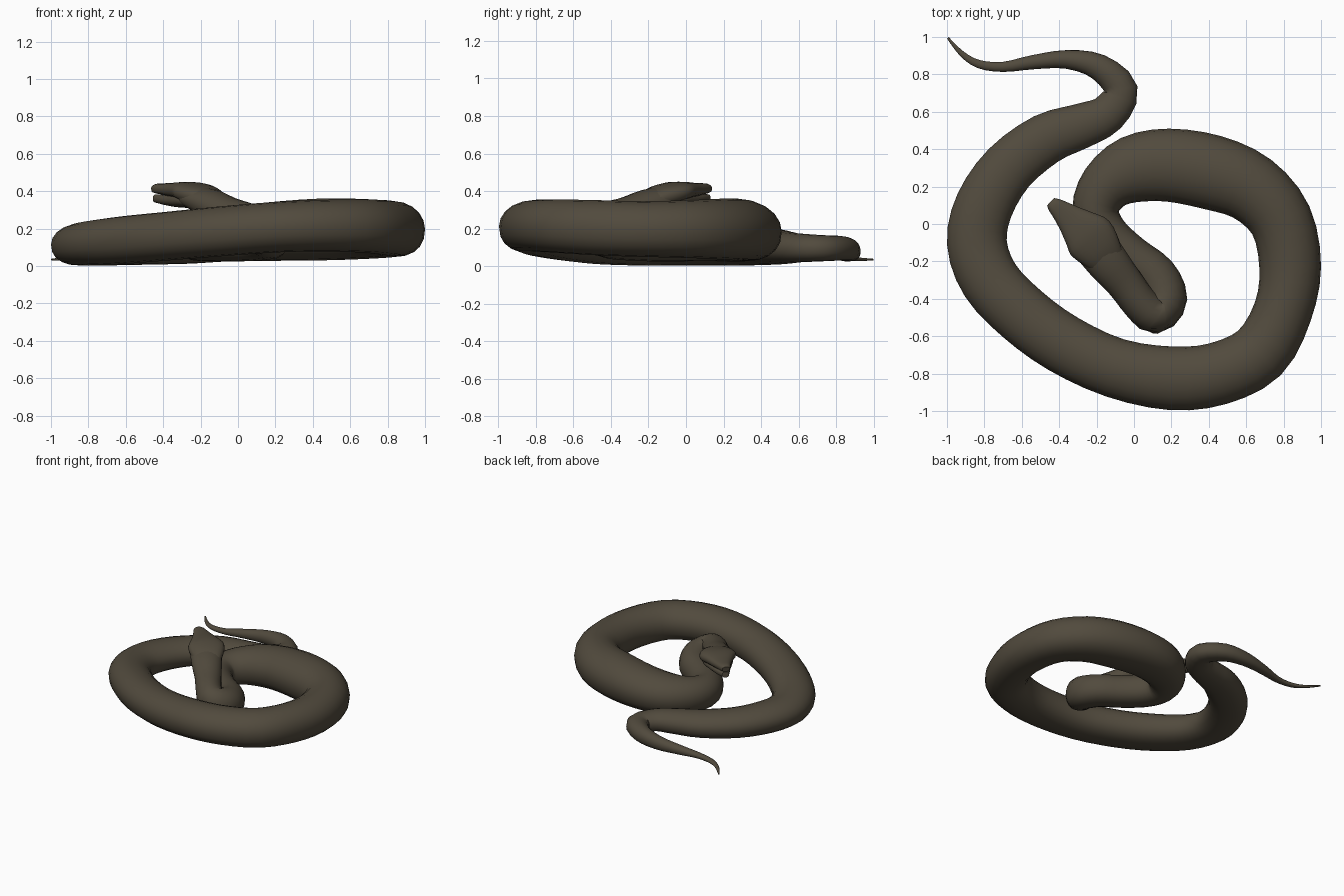
import bpy
import math
from mathutils import Vector

if "Cube" in bpy.data.objects:
    bpy.data.objects.remove(bpy.data.objects["Cube"])

skin = bpy.data.materials.new("dark olive brown skin")
skin.use_nodes = True
colour = (0.083, 0.069, 0.047, 1)
skin.diffuse_color = colour
shader = skin.node_tree.nodes["Principled BSDF"]
shader.inputs["Base Color"].default_value = colour
shader.inputs["Roughness"].default_value = 0.8


def catmull(a, b, c, d, t):
    """Point on a smooth curve between b and c, for any number of channels."""
    return [0.5 * (2 * q + (r - p) * t + (2 * p - 5 * q + 4 * r - s) * t ** 2
                   + (3 * q - p - 3 * r + s) * t ** 3)
            for p, q, r, s in zip(a, b, c, d)]


def smooth_path(stations, steps):
    padded = [stations[0], *stations, stations[-1]]
    path = []
    for window in zip(padded, padded[1:], padded[2:], padded[3:]):
        path += [catmull(*window, i / steps) for i in range(steps)]
    return path + [list(stations[-1])]


def loft(name, stations, steps=3, sides=20, back=1.0, belly=1.0):
    """Sweep an oval along stations of x, y, z, half width, half height.

    Values of back and belly under one square off the upper and lower half.
    """
    path = smooth_path(stations, steps)
    verts, faces = [], []
    for i, (x, y, z, wide, high) in enumerate(path):
        before = Vector(path[max(i - 1, 0)][:3])
        after = Vector(path[min(i + 1, len(path) - 1)][:3])
        along = (after - before).normalized()
        side = along.cross(Vector((0, 0, 1))).normalized()
        up = side.cross(along)
        for k in range(sides):
            angle = math.tau * k / sides
            c, s = math.cos(angle), math.sin(angle)
            power = back if s > 0 else belly
            c = math.copysign(abs(c) ** power, c)
            s = math.copysign(abs(s) ** power, s)
            verts.append(Vector((x, y, z)) + side * c * wide + up * s * high)
    for i in range(len(path) - 1):
        for k in range(sides):
            n = (k + 1) % sides
            a, b = i * sides, (i + 1) * sides
            faces.append((a + k, a + n, b + n, b + k))
    last = (len(path) - 1) * sides
    faces.append(tuple(reversed(range(sides))))
    faces.append(tuple(range(last, last + sides)))
    mesh = bpy.data.meshes.new(name)
    mesh.from_pydata(verts, [], faces)
    mesh.materials.append(skin)
    obj = bpy.data.objects.new(name, mesh)
    bpy.context.collection.objects.link(obj)
    bpy.ops.object.select_all(action="DESELECT")
    obj.select_set(True)
    bpy.context.view_layer.objects.active = obj
    bpy.ops.object.mode_set(mode="EDIT")
    bpy.ops.mesh.select_all(action="SELECT")
    bpy.ops.mesh.normals_make_consistent(inside=False)
    bpy.ops.object.mode_set(mode="OBJECT")
    bpy.ops.object.shade_smooth_by_angle(angle=math.radians(45))
    return obj


# Thin tail and its hairpin bend
tail = [
    (-.995, .995, .035, .006, .005), (-.92, .91, .038, .015, .01),
    (-.83, .855, .042, .022, .016), (-.7, .84, .05, .027, .022),
    (-.54, .865, .065, .038, .036), (-.36, .88, .08, .05, .052),
    (-.19, .84, .095, .07, .064), (-.07, .72, .096, .09, .07),
    (-.14, .59, .098, .104, .078),
]
# Large coil lying on the ground
coil = [
    (-.28, .525, .1, .12, .088), (-.47, .455, .105, .137, .097),
    (-.67, .3, .108, .147, .104), (-.8, .1, .113, .156, .11),
    (-.84, -.1, .115, .16, .112), (-.77, -.3, .125, .16, .12),
    (-.6, -.48, .14, .16, .128), (-.38, -.64, .16, .16, .13),
    (-.1, -.77, .185, .16, .133), (.2, -.825, .208, .17, .135),
    (.45, -.8, .216, .168, .138), (.67, -.69, .214, .165, .142),
    (.795, -.47, .205, .157, .147), (.835, -.23, .198, .165, .148),
    (.785, .02, .198, .17, .154),
]
# Thick inner coil, then the neck doubling back over itself
neck = [
    (.63, .19, .198, .185, .162), (.42, .275, .195, .2, .165),
    (.18, .315, .185, .195, .157), (-.01, .29, .172, .18, .147),
    (-.15, .2, .16, .145, .134), (-.205, .07, .152, .125, .125),
    (-.15, -.06, .148, .122, .122), (-.02, -.18, .146, .12, .12),
    (.11, -.28, .15, .122, .12), (.165, -.4, .165, .12, .125),
    (.11, -.48, .2, .108, .12), (.03, -.42, .245, .098, .1),
    (-.05, -.315, .285, .1, .085), (-.14, -.205, .335, .113, .075),
    (-.22, -.1, .37, .12, .06),
]
loft("snake_body", tail + coil + neck, belly=.85)

# Wedge shaped upper head with a blunt snout
loft("upper_head", [
    (-.1, -.24, .335, .07, .03), (-.17, -.155, .37, .115, .052),
    (-.235, -.075, .397, .137, .05), (-.285, -.025, .406, .112, .044),
    (-.335, .022, .408, .083, .038), (-.385, .067, .412, .059, .031),
    (-.425, .1, .414, .042, .027), (-.445, .118, .412, .028, .02),
], back=.85, belly=.7)

# Lower jaw, parted by a thin line from the snout
loft("lower_jaw", [
    (-.16, -.17, .345, .085, .035), (-.225, -.09, .348, .115, .038),
    (-.285, -.03, .348, .095, .036), (-.335, .02, .35, .07, .032),
    (-.385, .065, .355, .05, .028), (-.438, .112, .362, .026, .022),
], back=.7, belly=.85)

# Low brows over the eyes, one on each side of the head
forward = Vector((-.72, .69, 0))
across = Vector((forward.y, -forward.x, 0))
for label, sign in (("left", -1), ("right", 1)):
    start = Vector((-.28, -.035, .427)) + across * sign * .075
    ends = [start + (forward * .07 - across * sign * .025) * t
            for t in (0, .5, 1)]
    sizes = ((.006, .006), (.016, .011), (.006, .006))
    loft(label + "_brow", [(*p, *s) for p, s in zip(ends, sizes)], sides=10)
